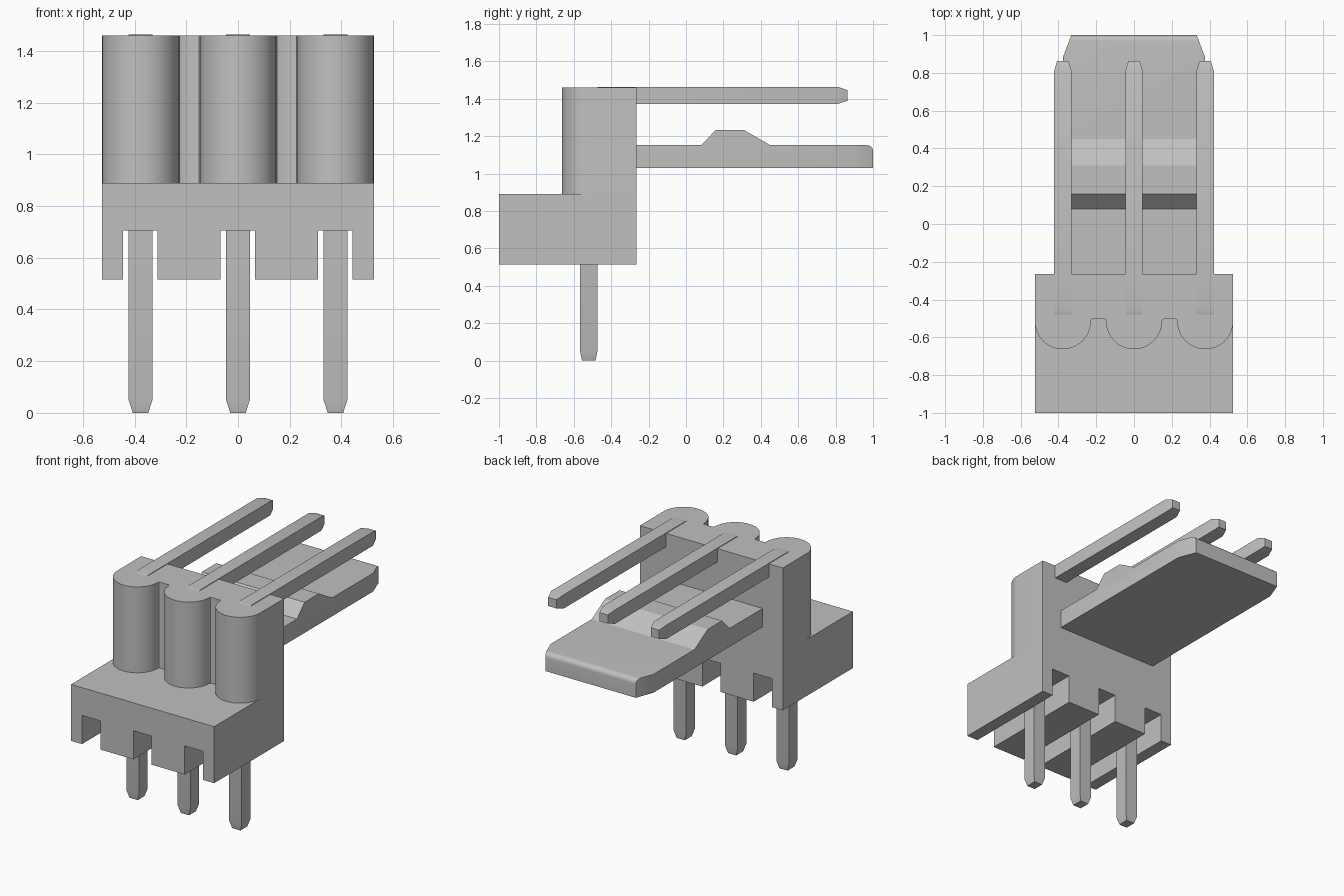
import bpy, bmesh, math
from mathutils import Vector

cube = bpy.data.objects.get("Cube")
if cube:
    bpy.data.objects.remove(cube, do_unlink=True)

GREY = (0.53, 0.53, 0.53, 1.0)
mat = bpy.data.materials.new("light_grey")
mat.use_nodes = True
mat.diffuse_color = GREY
mat.node_tree.nodes["Principled BSDF"].inputs["Base Color"].default_value = GREY

PITCH = 0.377
COLUMNS = (("right", -PITCH), ("middle", 0.0), ("left", PITCH))


def finish(bm, name):
    """Turn a bmesh into a shaded, coloured object."""
    bmesh.ops.recalc_face_normals(bm, faces=bm.faces)
    mesh = bpy.data.meshes.new(name)
    bm.to_mesh(mesh)
    bm.free()
    mesh.materials.append(mat)
    obj = bpy.data.objects.new(name, mesh)
    bpy.context.collection.objects.link(obj)
    bpy.ops.object.select_all(action='DESELECT')
    obj.select_set(True)
    bpy.context.view_layer.objects.active = obj
    bpy.ops.object.shade_smooth_by_angle(angle=math.radians(25))
    return obj


def prism(points, place, offset):
    """Extrude a closed 2D profile; place maps (a, b) to 3D."""
    bm = bmesh.new()
    face = bm.faces.new([bm.verts.new(place(a, b)) for a, b in points])
    ext = bmesh.ops.extrude_face_region(bm, geom=[face])
    moved = [v for v in ext["geom"] if isinstance(v, bmesh.types.BMVert)]
    bmesh.ops.translate(bm, verts=moved, vec=Vector(offset))
    return bm


def arc(cx, cy, r, start, end, steps):
    angles = [math.radians(start + (end - start) * i / steps) for i in range(steps + 1)]
    return [(cx + r * math.cos(t), cy + r * math.sin(t)) for t in angles]


# Base block with three open slots underneath
W, FRONT, BACK = 0.525, -1.0, -0.265
Z0, SLOT_Z, Z1, Z2 = 0.515, 0.705, 0.89, 1.46
profile = [(W, Z1), (-W, Z1), (-W, Z0)]
for _, x in COLUMNS:
    l, r = x - 0.068, x + 0.066
    profile += [(l, Z0), (l, SLOT_Z), (r, SLOT_Z), (r, Z0)]
profile.append((W, Z0))
finish(prism(profile, lambda x, z: (x, FRONT, z), (0, BACK - FRONT, 0)), "base_block")

# Upper housing with three rounded lobes on its front
R, LOBE_Y, f = 0.148, -0.515, 0.012
profile = [(W, BACK), (-W, BACK)]
for i, (_, x) in enumerate(COLUMNS):
    if i:
        profile += [(x - R - f, LOBE_Y + f), (x - R - f * 0.3, LOBE_Y + f * 0.7)]
    profile += arc(x, LOBE_Y, R, 180, 360, 32)
    if i < 2:
        profile += [(x + R + f * 0.3, LOBE_Y + f * 0.7), (x + R + f, LOBE_Y + f)]
finish(prism(profile, lambda x, y: (x, y, Z1), (0, 0, Z2 - Z1)), "upper_housing")

# Latch tongue: ramped ridge on top, rounded lip, chamfered end corners
HALF = 0.377
profile = [(BACK, 1.03), (1.0, 1.03)]
profile += arc(0.968, 1.12, 0.032, 0, 90, 6)
profile += [(0.45, 1.152), (0.31, 1.233), (0.16, 1.233), (0.08, 1.152), (BACK, 1.152)]
bm = prism(profile, lambda y, z: (-HALF, y, z), (2 * HALF, 0, 0))
for side in (-1, 1):
    bmesh.ops.bisect_plane(bm, geom=bm.verts[:] + bm.edges[:] + bm.faces[:],
                           plane_co=(side * 0.332, 1.0, 1.1),
                           plane_no=(side * 0.12, 0.045, 0), clear_outer=True)
    bmesh.ops.holes_fill(bm, edges=[e for e in bm.edges if e.is_boundary], sides=0)
finish(bm, "latch_tongue")


# Bent square pins with tapered tips
def pin(name, x):
    h, yc, zc, bend = 0.046, -0.52, 1.418, 0.07
    # each section: y, z, travel angle in the yz plane, half width, half depth
    path = [(yc, 0.0, 90, 0.03, 0.036), (yc, 0.05, 90, h, h)]
    for i in range(9):
        a = 90 - 90 * i / 8
        t = math.radians(a)
        path.append((yc + bend - bend * math.sin(t),
                     zc - bend + bend * math.cos(t), a, h, h))
    path += [(0.81, zc, 0, h, h), (0.863, zc, 0, 0.03, 0.029)]
    bm = bmesh.new()
    rings = []
    for y, z, a, hw, hd in path:
        t = math.radians(a)
        ny, nz = -math.sin(t) * hd, math.cos(t) * hd
        rings.append([bm.verts.new((x + sx * hw, y + sn * ny, z + sn * nz))
                      for sx, sn in ((-1, -1), (1, -1), (1, 1), (-1, 1))])
    for a, b in zip(rings, rings[1:]):
        for k in range(4):
            m = (k + 1) % 4
            bm.faces.new((a[k], a[m], b[m], b[k]))
    bm.faces.new(rings[0])
    bm.faces.new(rings[-1])
    finish(bm, name)


for side, x in COLUMNS:
    pin(side + "_pin", x)
